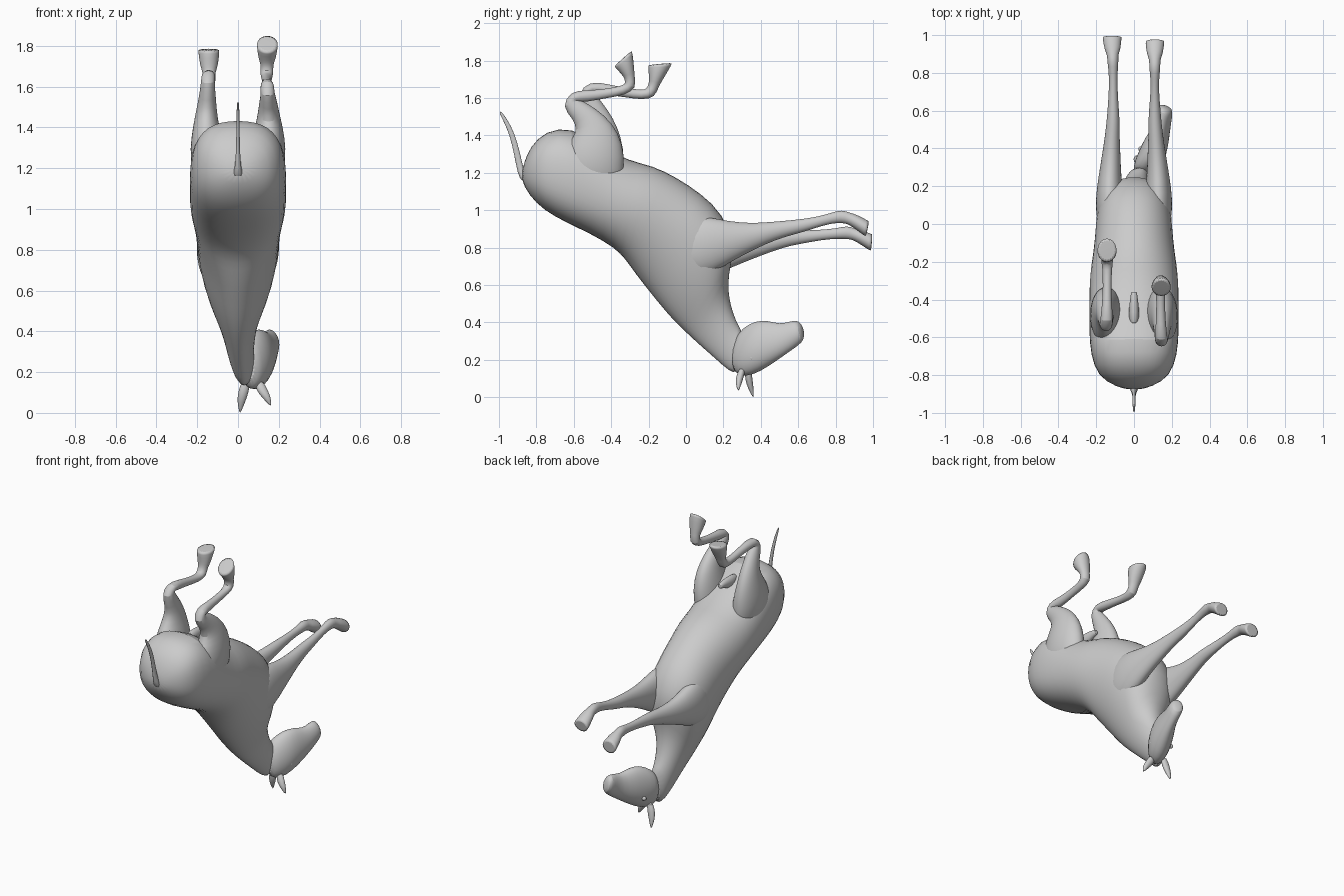
import bpy, bmesh, math
from mathutils import Vector

SEG = 20


def power(v, p):
    return math.copysign(abs(v) ** p, v)


def loft(name, rings, side=(1, 0, 0)):
    """Skin rings given as (belly-side point, back-side point, half width, taper, squareness)."""
    side = Vector(side).normalized()
    bm = bmesh.new()
    loops = []
    for a, b, hw, k, p in rings:
        a, b = Vector(a), Vector(b)
        c, u = (a + b) / 2, (a - b) / 2
        loop = []
        for i in range(SEG):
            t = 2 * math.pi * i / SEG
            w = hw * (1 + k * math.cos(t)) * power(math.sin(t), p)
            loop.append(bm.verts.new(c + (u * power(math.cos(t), p) + side * w) * 1.015))
        loops.append(loop)
    for p, q in zip(loops, loops[1:]):
        for i in range(SEG):
            j = (i + 1) % SEG
            bm.faces.new((p[i], p[j], q[j], q[i]))
    bm.faces.new(loops[0])
    bm.faces.new(loops[-1])
    bmesh.ops.recalc_face_normals(bm, faces=bm.faces)
    mesh = bpy.data.meshes.new(name)
    bm.to_mesh(mesh)
    bm.free()
    ob = bpy.data.objects.new(name, mesh)
    bpy.context.collection.objects.link(ob)
    mod = ob.modifiers.new("smooth", "SUBSURF")
    mod.levels = mod.render_levels = 1
    bpy.ops.object.select_all(action="DESELECT")
    ob.select_set(True)
    bpy.context.view_layer.objects.active = ob
    bpy.ops.object.shade_smooth_by_angle(angle=math.radians(40))
    return ob


def limb(name, pts):
    """Loft along (x, y, z, half width, half thickness[, ring direction in degrees])."""
    rings = []
    for i, (x, y, z, hw, ht, *ang) in enumerate(pts):
        p, q = pts[max(i - 1, 0)], pts[min(i + 1, len(pts) - 1)]
        t = Vector((0, q[1] - p[1], q[2] - p[2])).normalized()
        if ang:
            r = math.radians(ang[0])
            t = Vector((0, math.cos(r), math.sin(r)))
        n = Vector((0, -t.z, t.y)) * ht
        c = Vector((x, y, z))
        rings.append((c + n, c - n, hw, 0, 1))
    return loft(name, rings)


# Torso and neck: belly y, z, back y, z, x centre, half width, taper, squareness
body = [
    (-.87, 1.24, -.885, 1.17, 0, .04, 0, 1),
    (-.835, 1.34, -.84, 1.08, 0, .155, 0, .9),
    (-.75, 1.425, -.76, 1.00, 0, .215, 0, .8),
    (-.61, 1.445, -.64, .935, 0, .236, 0, .78),
    (-.47, 1.35, -.51, .875, 0, .236, 0, .85),
    (-.30, 1.26, -.38, .80, 0, .236, .03, .95),
    (-.18, 1.24, -.32, .735, 0, .23, .08, 1),
    (-.05, 1.175, -.27, .66, 0, .212, .12, 1),
    (.08, 1.09, -.19, .56, 0, .20, .2, 1),
    (.20, .98, -.11, .46, 0, .19, .25, .95),
    (.265, .80, -.04, .385, 0, .155, .25, 1),
    (.225, .66, .03, .32, 0, .11, .25, 1),
    (.225, .55, .09, .265, .005, .083, .2, 1),
    (.25, .45, .16, .205, .01, .068, .15, 1),
    (.28, .38, .23, .14, .02, .056, .1, 1),
    (.31, .34, .28, .12, .04, .045, 0, 1),
]
loft("torso_and_neck", [((x, ay, az), (x, by, bz), w, k, p)
                        for ay, az, by, bz, x, w, k, p in body])

# Head, turned towards +x
turn = Vector((.93, -.37, 0))
loft("head", [(a, b, w, k, 1) for a, b, w, k in (
    ((.03, .265, .32), (.045, .245, .15), .045, 0),
    ((.05, .305, .37), (.07, .29, .11), .064, 0),
    ((.09, .37, .41), (.10, .36, .12), .072, -.1),
    ((.115, .44, .41), (.125, .43, .16), .064, -.1),
    ((.14, .50, .39), (.15, .50, .208), .047, -.1),
    ((.15, .555, .405), (.165, .56, .25), .042, 0),
    ((.155, .59, .412), (.17, .605, .282), .044, 0),
    ((.16, .61, .398), (.175, .625, .305), .036, 0),
    ((.165, .622, .37), (.17, .627, .335), .015, 0),
)], turn)
for s, label in ((1, "right"), (-1, "left")):
    eye = Vector((.092, .375, .21)) + turn * s * .06
    bpy.ops.mesh.primitive_uv_sphere_add(segments=12, ring_count=8, radius=.014, location=eye)
    bpy.context.object.name = label + "_eye"
    bpy.ops.object.shade_smooth()

# Ears
limb("right_ear", [(.10, .305, .16, .022, .016), (.118, .288, .11, .028, .02),
                   (.14, .28, .075, .022, .017), (.16, .28, .035, .003, .003)])
limb("left_ear", [(.04, .33, .16, .022, .016), (.026, .335, .10, .026, .02),
                  (.016, .345, .055, .02, .016), (.01, .36, .0, .003, .003)])

# Tail
limb("tail", [(0, -.86, 1.16, .03, .02), (0, -.883, 1.2, .014, .018), (0, -.902, 1.3, .009, .016),
              (0, -.93, 1.41, .008, .014), (0, -.965, 1.48, .007, .011), (0, -.996, 1.53, .004, .006)])

# Front legs, stretched out along +y
limb("left_front_leg", [
    (-.10, -.12, .77, .05, .10), (-.12, .0, .78, .076, .17), (-.13, .12, .80, .076, .155),
    (-.128, .25, .80, .06, .10), (-.12, .37, .815, .048, .066), (-.115, .47, .835, .038, .049),
    (-.11, .55, .85, .034, .04), (-.11, .63, .858, .028, .034), (-.11, .72, .868, .022, .027),
    (-.11, .81, .876, .023, .027), (-.112, .86, .882, .03, .036), (-.113, .895, .873, .028, .03),
    (-.114, .925, .862, .043, .034, -15), (-.116, .988, .828, .05, .045, -5),
    (-.116, .994, .827, .05, .045, -5)])
limb("right_front_leg", [
    (.10, -.12, .78, .05, .10), (.12, .0, .79, .076, .17), (.13, .12, .82, .076, .155),
    (.128, .25, .84, .06, .10), (.12, .37, .865, .048, .066), (.115, .47, .89, .038, .049),
    (.11, .55, .905, .034, .04), (.11, .63, .92, .028, .034), (.11, .70, .937, .022, .027),
    (.11, .78, .958, .023, .027), (.11, .83, .968, .03, .036), (.11, .87, .957, .028, .03),
    (.11, .90, .945, .043, .034, -22), (.111, .966, .902, .05, .042, -12),
    (.111, .971, .90, .05, .042, -12)])

# Hind legs, folded above the body
limb("right_hind_leg", [
    (.11, -.52, 1.06, .06, .13), (.14, -.505, 1.18, .088, .17), (.148, -.485, 1.30, .088, .16),
    (.152, -.485, 1.40, .068, .128), (.15, -.51, 1.47, .052, .083), (.148, -.565, 1.53, .042, .055),
    (.145, -.622, 1.575, .032, .05), (.144, -.605, 1.607, .034, .034), (.142, -.53, 1.61, .026, .03),
    (.141, -.42, 1.625, .022, .024), (.141, -.33, 1.642, .025, .026), (.141, -.295, 1.665, .033, .032),
    (.142, -.302, 1.71, .029, .027), (.143, -.31, 1.74, .044, .036, 110),
    (.144, -.334, 1.808, .052, .063, 132), (.144, -.338, 1.812, .052, .063, 132)])
limb("left_hind_leg", [
    (-.11, -.52, 1.06, .06, .13), (-.14, -.505, 1.18, .088, .17), (-.148, -.48, 1.30, .088, .155),
    (-.157, -.46, 1.40, .064, .115), (-.155, -.465, 1.48, .051, .076), (-.15, -.495, 1.55, .041, .053),
    (-.148, -.54, 1.63, .032, .046), (-.145, -.51, 1.66, .034, .032), (-.143, -.43, 1.647, .026, .029),
    (-.142, -.33, 1.63, .022, .024), (-.142, -.23, 1.615, .025, .026), (-.142, -.187, 1.628, .033, .032),
    (-.142, -.172, 1.67, .029, .027), (-.142, -.163, 1.70, .044, .036, 75),
    (-.143, -.138, 1.777, .052, .064, 95), (-.143, -.138, 1.783, .052, .064, 95)])

# Small sheath between the thighs
limb("sheath", [(0, -.54, 1.36, .025, .04), (0, -.46, 1.36, .028, .038),
                (0, -.41, 1.37, .022, .028), (0, -.365, 1.37, .016, .016), (0, -.36, 1.37, .014, .014)])
